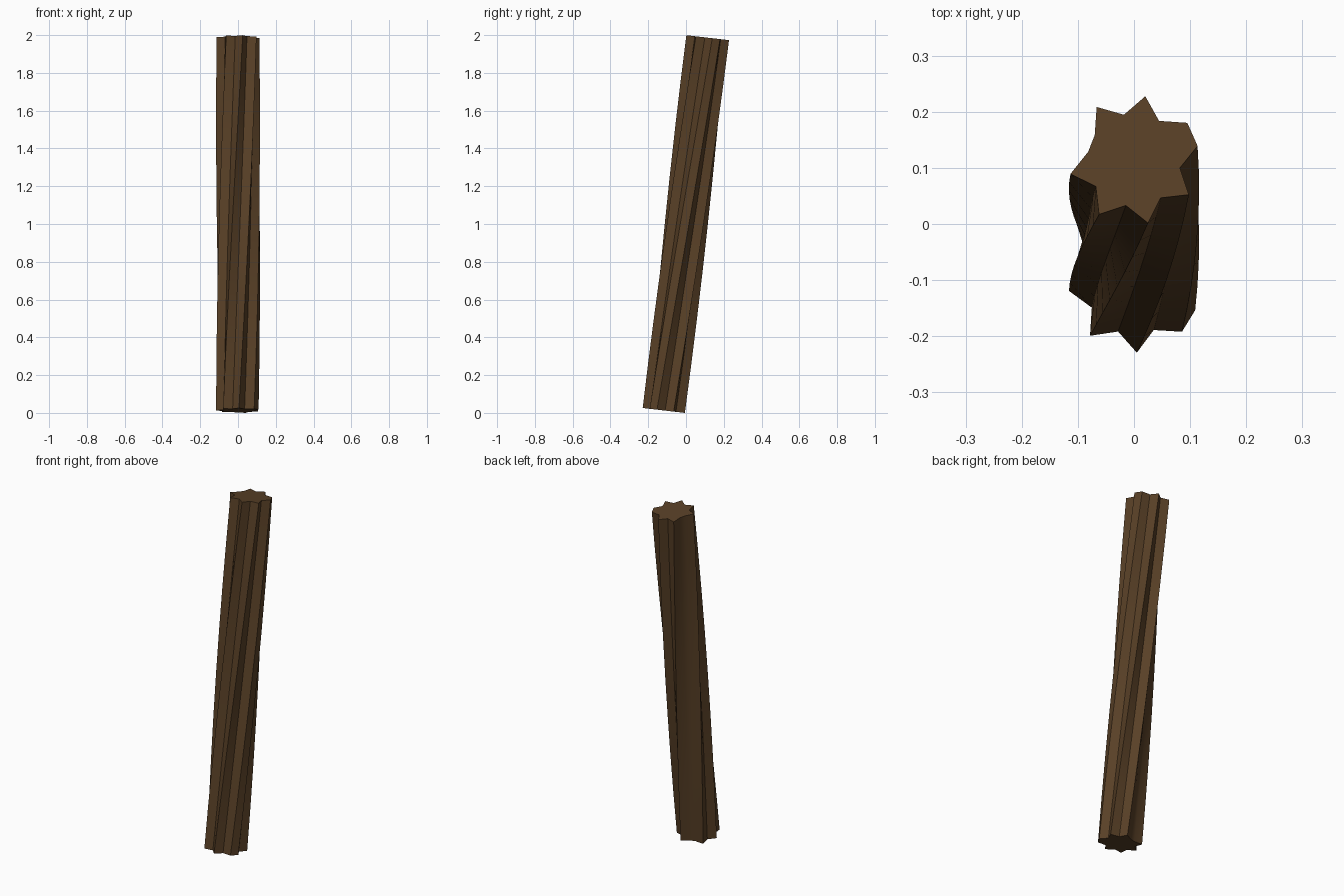
import bpy, bmesh, math
from mathutils import Matrix

if "Cube" in bpy.data.objects:
    bpy.data.objects.remove(bpy.data.objects["Cube"])

SIDES, RINGS = 16, 8
LENGTH, TWIST, TILT = 1.987, math.radians(55), math.radians(6.6)
TIP, VALLEY = 0.116, 0.083
START = math.radians(-20)   # angle of the first ridge at the bottom

# Ridge/valley pattern: alternating, with one doubled ridge and one doubled valley
radii = [TIP] + [TIP, VALLEY] * 4 + [TIP, VALLEY] * 3 + [VALLEY]
radii = radii[:1] + [TIP, VALLEY, TIP, VALLEY, TIP, VALLEY, TIP, VALLEY,
                     TIP, VALLEY, TIP, VALLEY, VALLEY, TIP, VALLEY]

# Walk clockwise from the doubled ridge: 5 ridges, doubled valley, 2 ridges
radii = [TIP, TIP, VALLEY, TIP, VALLEY, TIP, VALLEY, TIP, VALLEY, TIP,
         VALLEY, VALLEY, TIP, VALLEY, TIP, VALLEY]

# Twisted fluted trunk
bm = bmesh.new()
rings = []
for i in range(RINGS + 1):
    t = i / RINGS
    ring = []
    for k, r in enumerate(radii):
        a = START + TWIST * t - k * 2 * math.pi / SIDES
        ring.append(bm.verts.new((r * math.cos(a), r * math.sin(a), (t - 0.5) * LENGTH)))
    rings.append(ring)
for low, high in zip(rings, rings[1:]):
    for k in range(SIDES):
        n = (k + 1) % SIDES
        bm.faces.new((low[k], high[k], high[n], low[n]))
bm.faces.new(rings[0])
bm.faces.new(rings[-1][::-1])
bmesh.ops.recalc_face_normals(bm, faces=bm.faces)

# Lean backwards and stand on the ground
bm.transform(Matrix.Rotation(-TILT, 4, 'X'))
low_z = min(v.co.z for v in bm.verts)
bm.transform(Matrix.Translation((0, 0, -low_z)))

mesh = bpy.data.meshes.new("twisted_trunk")
bm.to_mesh(mesh)
bm.free()
trunk = bpy.data.objects.new("twisted_trunk", mesh)
bpy.context.collection.objects.link(trunk)

# Dark brown bark
bark = bpy.data.materials.new("bark")
bark.diffuse_color = (0.10, 0.052, 0.02, 1)
bark.use_nodes = True
bark.node_tree.nodes["Principled BSDF"].inputs["Base Color"].default_value = bark.diffuse_color
mesh.materials.append(bark)

bpy.context.view_layer.objects.active = trunk
trunk.select_set(True)
bpy.ops.object.shade_smooth_by_angle(angle=math.radians(30))
